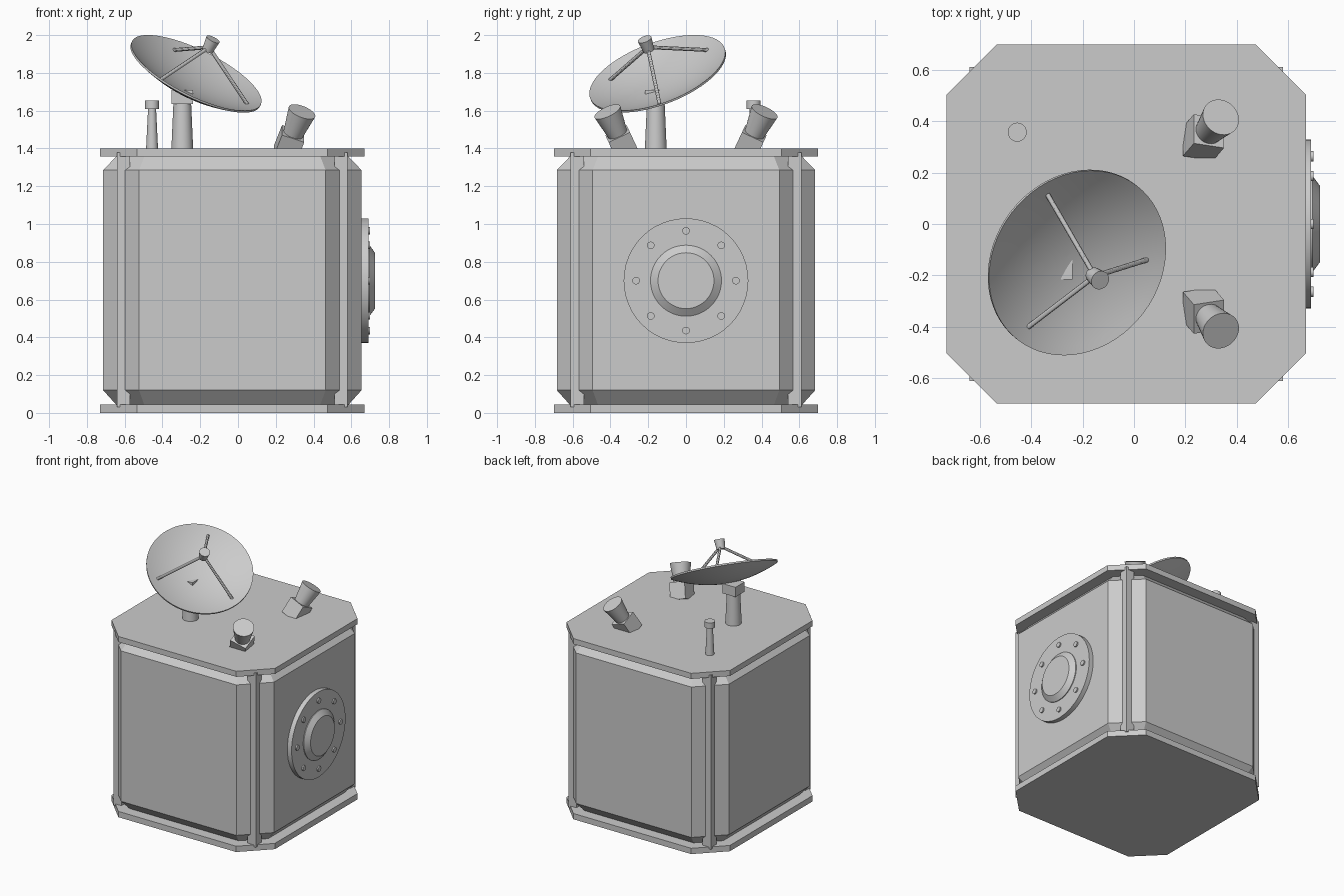
import bpy
import bmesh
from math import sin, cos, pi, radians
from mathutils import Matrix, Vector

old = bpy.data.objects.get("Cube")
if old:
    bpy.data.objects.remove(old, do_unlink=True)

grey = bpy.data.materials.new("light_grey")
grey.use_nodes = True
GREY = (0.6, 0.6, 0.6, 1)
grey.diffuse_color = GREY
grey.node_tree.nodes["Principled BSDF"].inputs["Base Color"].default_value = GREY

CX = -0.03      # body centre along x
DECK = 1.4      # top of the upper plate


def finish(name, bm, matrix=Matrix(), smooth=False):
    bmesh.ops.recalc_face_normals(bm, faces=bm.faces)
    mesh = bpy.data.meshes.new(name)
    bm.to_mesh(mesh)
    bm.free()
    mesh.materials.append(grey)
    ob = bpy.data.objects.new(name, mesh)
    bpy.context.collection.objects.link(ob)
    ob.matrix_world = matrix
    if smooth:
        bpy.ops.object.select_all(action='DESELECT')
        ob.select_set(True)
        bpy.context.view_layer.objects.active = ob
        bpy.ops.object.shade_smooth_by_angle(angle=radians(30))
    return ob


def loft(rings, bm):
    """Skin equal-length rings of points and cap both ends."""
    loops = [[bm.verts.new(p) for p in ring] for ring in rings]
    n = len(loops[0])
    for a, b in zip(loops, loops[1:]):
        for i in range(n):
            bm.faces.new((a[i], a[(i + 1) % n], b[(i + 1) % n], b[i]))
    bm.faces.new(loops[0])
    bm.faces.new(loops[-1])


def octagon(half, flat, z):
    pts = []
    for k in range(4):
        turn = Matrix.Rotation(k * pi / 2, 3, 'Z')
        pts += [turn @ Vector((half, s * flat, z)) for s in (-1, 1)]
    return pts


def octagon_solid(name, sections):
    bm = bmesh.new()
    loft([octagon(*s) for s in sections], bm)
    return finish(name, bm, Matrix.Translation((CX, 0, 0)))


def lathe(name, profile, matrix, sides=32):
    """Turn (radius, height) pairs around local z."""
    bm = bmesh.new()
    angles = [2 * pi * i / sides for i in range(sides)]
    loft([[(r * cos(a), r * sin(a), z) for a in angles] for r, z in profile], bm)
    return finish(name, bm, matrix, smooth=True)


def box(name, size, matrix):
    bm = bmesh.new()
    bmesh.ops.create_cube(bm, size=1, matrix=Matrix.Diagonal((*size, 1)))
    return finish(name, bm, matrix)


def aim(origin, direction):
    turn = Vector(direction).to_track_quat('Z', 'Y').to_matrix().to_4x4()
    return Matrix.Translation(origin) @ turn


def rod(name, start, end, radius):
    d = end - start
    return lathe(name, [(radius, 0), (radius, d.length)], aim(start, d), 12)


# Body with bevelled ends, between two plates
octagon_solid("body", [(0.612, 0.465, 0.04), (0.684, 0.494, 0.12),
                       (0.684, 0.494, 1.285), (0.612, 0.465, 1.36)])
octagon_solid("bottom_plate", [(0.70, 0.505, 0), (0.70, 0.505, 0.045)])
octagon_solid("top_plate", [(0.70, 0.505, 1.357), (0.70, 0.505, DECK)])

# Square post on each cut corner
for sx, side in ((1, "left"), (-1, "right")):
    for sy, end in ((1, "back"), (-1, "front")):
        box(f"corner_post_{end}_{side}", (0.07, 0.07, 1.348),
            Matrix.Translation((CX + sx * 0.576, sy * 0.576, 0.704)))

# Round port with raised ring and bolts on the left side
port = aim((0.64, 0, 0.70), (1, 0, 0))
lathe("port_flange", [(0.33, 0), (0.33, 0.05)], port, 48)
lathe("port_ring", [(0.188, 0.04), (0.188, 0.056), (0.148, 0.085)], port, 48)
for k in range(8):
    a = k * pi / 4
    spot = Matrix.Translation((0.264 * cos(a), 0.264 * sin(a), 0.04))
    lathe(f"port_bolt_{k + 1}", [(0.02, 0), (0.02, 0.02)], port @ spot, 16)

# Short antenna with a cap
stub = Matrix.Translation((-0.455, 0.358, 0))
lathe("stub_antenna", [(0.032, DECK - 0.01), (0.021, 1.615)], stub, 24)
lathe("stub_cap", [(0.037, 1.61), (0.037, 1.655)], stub, 24)

# Dish mast and its mounting block
mast = Matrix.Translation((-0.295, -0.16, 0))
lathe("dish_mast", [(0.058, DECK - 0.01), (0.047, 1.64)], mast)
box("dish_mount", (0.112, 0.112, 0.075), mast @ Matrix.Translation((0, 0, 1.672)))

# Thin parabolic dish, local origin at the rim centre
R, DEPTH, THICK, STEPS = 0.38, 0.09, 0.012, 12
dish = aim((-0.22, -0.152, 1.80), (0.42, -0.32, 0.85))


def bowl(r):
    return DEPTH * ((r / R) ** 2 - 1)


radii = [R * (i + 0.05) / (STEPS + 0.05) for i in range(STEPS + 1)]
inner = [(r, bowl(r)) for r in radii]
outer = [(r, bowl(r) - THICK) for r in reversed(radii)]
lathe("dish", inner + outer, dish, 64)

# Feed horn held by three struts
lathe("dish_feed", [(0.03, 0.14), (0.038, 0.21)], dish, 24)
first = dish.to_3x3().inverted() @ Vector((0.284, 0.002, -0.14))
for k in range(3):
    foot = Matrix.Rotation(k * 2 * pi / 3, 3, 'Z') @ Vector((first.x, first.y, 0)).normalized() * 0.315
    foot.z = bowl(0.315) - 0.004
    rod(f"feed_strut_{k + 1}", dish @ foot, dish @ Vector((0, 0, 0.16)), 0.01)

# Pair of tilted sensors: block plus flared barrel
for s, end in ((1, "back"), (-1, "front")):
    tilt = Matrix.Rotation(radians(-25 * s), 4, 'X') @ Matrix.Rotation(radians(20), 4, 'Y')
    base = Matrix.Translation((0.292, s * 0.362, 1.478)) @ tilt
    box(f"sensor_block_{end}", (0.125, 0.125, 0.125),
        base @ Matrix.Translation((0, 0, -0.0625)))
    lathe(f"sensor_barrel_{end}", [(0.053, -0.005), (0.075, 0.137)], base)
